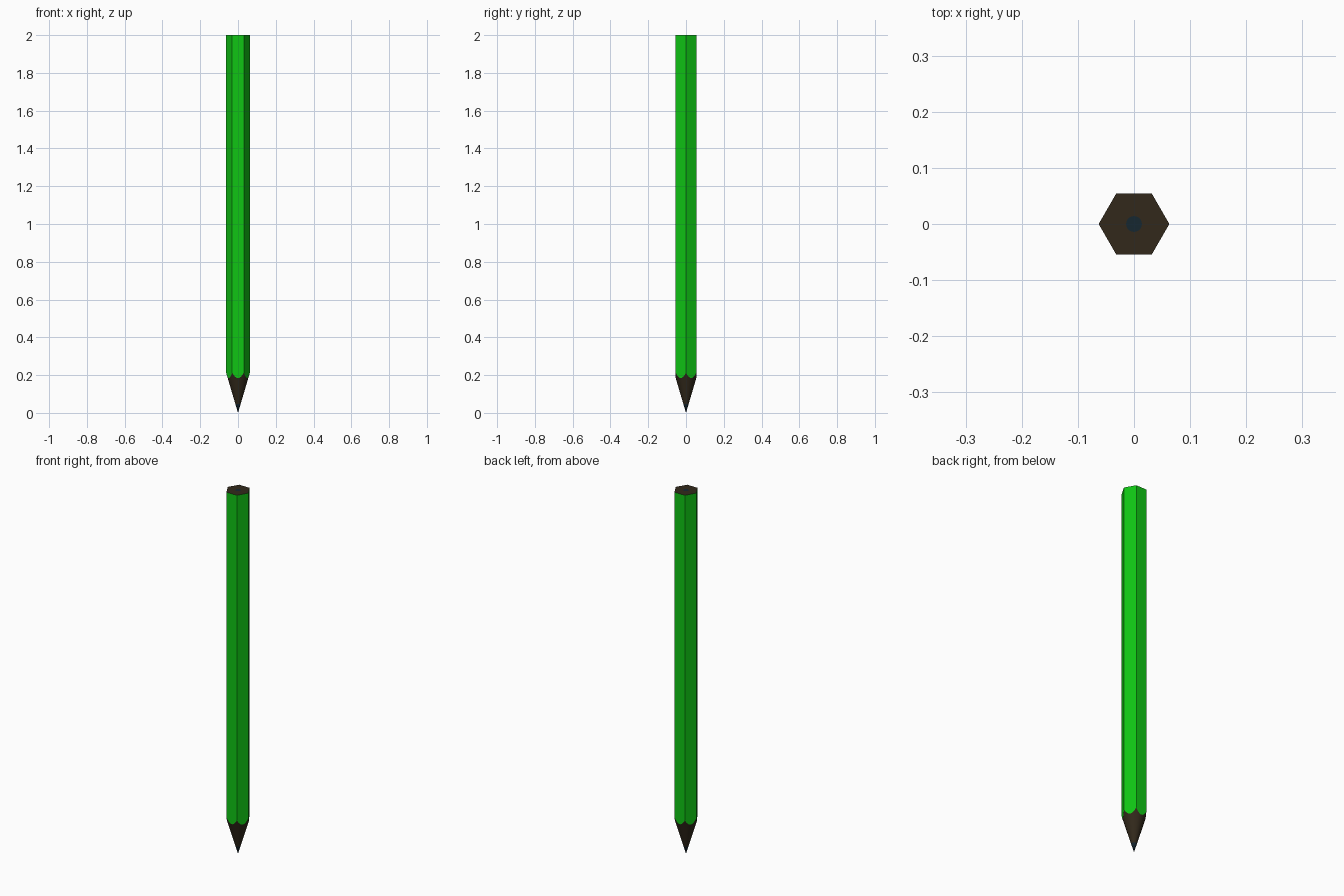
import bpy, bmesh, math

if "Cube" in bpy.data.objects:
    bpy.data.objects.remove(bpy.data.objects["Cube"])

R = 0.063                       # hexagon corner radius
APOTHEM = R * math.cos(math.pi / 6)
SLOPE = 0.213 / R               # sharpened cone: height per unit radius
LEAD_R, TOP = 0.014, 2.0
SEG = 8                         # steps per hexagon side
N = 6 * SEG


def material(name, rgb):
    m = bpy.data.materials.new(name)
    m.diffuse_color = (*rgb, 1)
    m.use_nodes = True
    m.node_tree.nodes["Principled BSDF"].inputs["Base Color"].default_value = m.diffuse_color
    return m


green = material("green_paint", (0.005, 0.56, 0.007))
wood = material("dark_wood", (0.032, 0.022, 0.011))
lead = material("lead", (0.008, 0.02, 0.03))


def hex_radius(i):
    a = (2 * math.pi * i / N) % (math.pi / 3) - math.pi / 6
    return APOTHEM / math.cos(a)


def ring(bm, radius, height):
    """Ring of N vertices; radius(i) and height(r) shape it."""
    out = []
    for i in range(N):
        a, r = 2 * math.pi * i / N, radius(i)
        out.append(bm.verts.new((r * math.cos(a), r * math.sin(a), height(r))))
    return out


def bridge(bm, low, high):
    for i in range(N):
        j = (i + 1) % N
        bm.faces.new((low[i], low[j], high[j], high[i]))


def finish(bm, name, mat, smooth=False):
    me = bpy.data.meshes.new(name)
    bm.normal_update()
    bm.to_mesh(me)
    bm.free()
    me.materials.append(mat)
    for p in me.polygons:
        p.use_smooth = smooth
    ob = bpy.data.objects.new(name, me)
    bpy.context.collection.objects.link(ob)


def on_cone(r):
    return r * SLOPE


def at_top(r):
    return TOP


def lead_radius(i):
    return LEAD_R


# painted hexagonal casing with scalloped lower edge
bm = bmesh.new()
low = ring(bm, hex_radius, on_cone)
corners = [bm.verts.new((R * math.cos(k * math.pi / 3),
                         R * math.sin(k * math.pi / 3), TOP)) for k in range(6)]
for k in range(6):
    edge = [low[(k * SEG + s) % N] for s in range(SEG + 1)]
    bm.faces.new(edge + [corners[(k + 1) % 6], corners[k]])
finish(bm, "painted_casing", green)

# sharpened wood cone
bm = bmesh.new()
bridge(bm, ring(bm, lead_radius, on_cone), ring(bm, hex_radius, on_cone))
finish(bm, "sharpened_wood", wood, True)

# wood end around the lead
bm = bmesh.new()
bridge(bm, ring(bm, hex_radius, at_top), ring(bm, lead_radius, at_top))
finish(bm, "wood_end", wood)

# lead point
bm = bmesh.new()
rim = ring(bm, lead_radius, on_cone)
tip = bm.verts.new((0, 0, 0))
for i in range(N):
    bm.faces.new((tip, rim[(i + 1) % N], rim[i]))
finish(bm, "lead_point", lead, True)

# lead end disc
bm = bmesh.new()
bm.faces.new(ring(bm, lead_radius, at_top))
finish(bm, "lead_end", lead)
